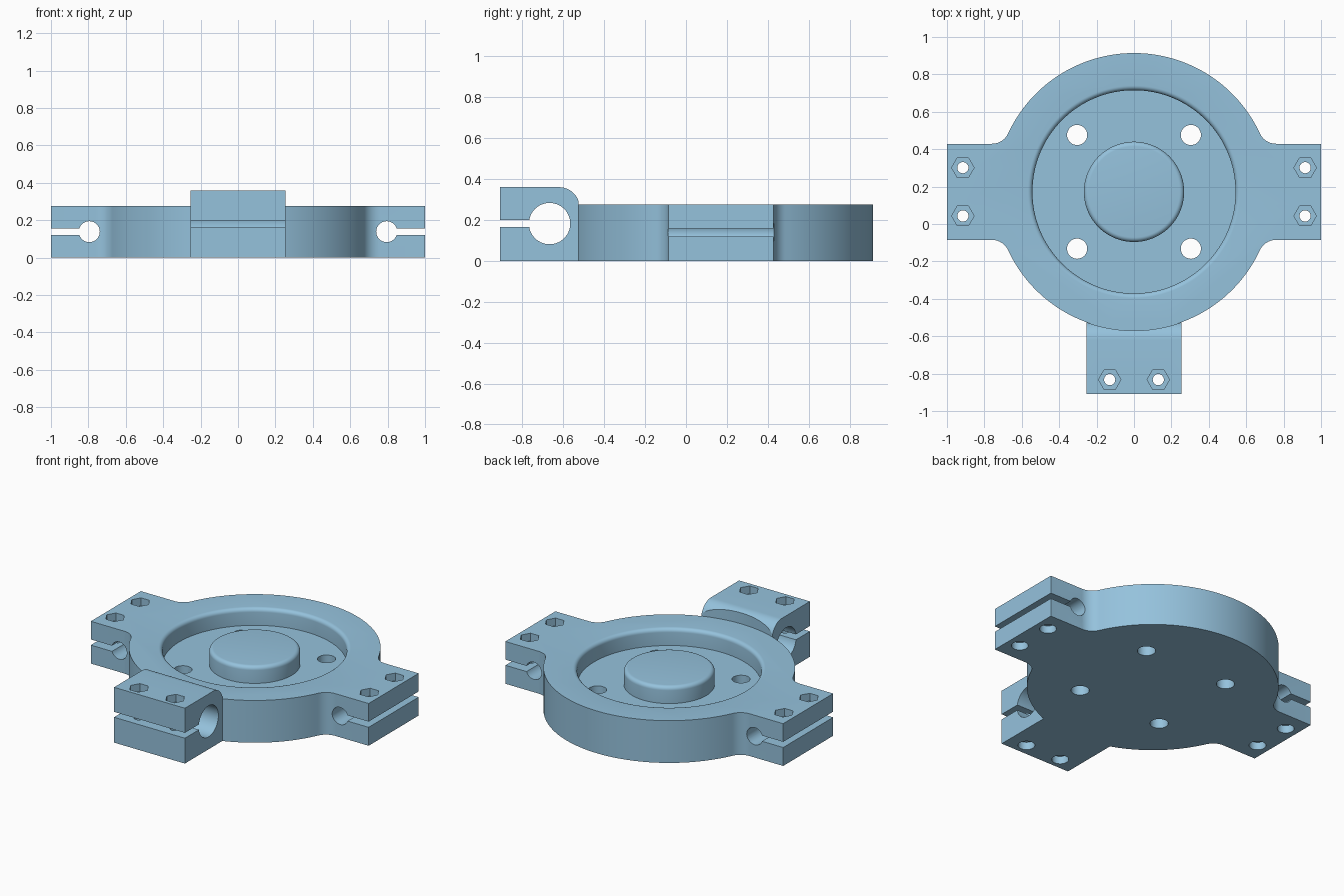
import bpy, bmesh
from math import sin, cos, pi, sqrt, atan2, radians

old = bpy.data.objects.get("Cube")
if old:
    bpy.data.objects.remove(old, do_unlink=True)

CY = 0.172               # centre of the round plate in y
R, TOP, FLOOR = 0.742, 0.275, 0.165
ARM = 0.257              # half width of every clamp arm
BLOCK_TOP = 0.36

blue = bpy.data.materials.new("light_blue")
blue.use_nodes = True
blue.diffuse_color = (0.30, 0.54, 0.72, 1)
blue.node_tree.nodes["Principled BSDF"].inputs["Base Color"].default_value = blue.diffuse_color


def finish(name, bm):
    bmesh.ops.recalc_face_normals(bm, faces=bm.faces)
    mesh = bpy.data.meshes.new(name)
    bm.to_mesh(mesh)
    bm.free()
    mesh.materials.append(blue)
    ob = bpy.data.objects.new(name, mesh)
    bpy.context.collection.objects.link(ob)
    return ob


def prism(name, pts, lo, hi, axis="Z"):
    """Extrude a 2D outline from lo to hi along an axis."""
    place = {"Z": lambda a, b, h: (a, b, h),
             "X": lambda a, b, h: (h, a, b),
             "Y": lambda a, b, h: (a, h, b)}[axis]
    bm = bmesh.new()
    rings = [[bm.verts.new(place(a, b, h)) for a, b in pts] for h in (lo, hi)]
    for ring in rings:
        bm.faces.new(ring)
    n = len(pts)
    for i in range(n):
        j = (i + 1) % n
        bm.faces.new((rings[0][i], rings[0][j], rings[1][j], rings[1][i]))
    return finish(name, bm)


def ring(name, pts, n=128):
    """Revolve a closed (radius, z) profile around the plate centre."""
    bm = bmesh.new()
    cols = [[bm.verts.new((r * cos(2 * pi * k / n), CY + r * sin(2 * pi * k / n), z))
             for r, z in pts] for k in range(n)]
    for k in range(n):
        a, b = cols[k], cols[(k + 1) % n]
        for i in range(len(pts)):
            j = (i + 1) % len(pts)
            bm.faces.new((a[i], a[j], b[j], b[i]))
    return finish(name, bm)


def arc(cx, cy, r, start, end, n):
    return [(cx + r * cos(start + (end - start) * i / n),
             cy + r * sin(start + (end - start) * i / n)) for i in range(n + 1)]


def circle(cx, cy, r, n=32):
    return arc(cx, cy, r, 0, 2 * pi, n)[:-1]


def rect(x0, y0, x1, y1):
    return [(x0, y0), (x1, y0), (x1, y1), (x0, y1)]


def combine(target, other, operation="DIFFERENCE"):
    mod = target.modifiers.new("combine", "BOOLEAN")
    mod.operation, mod.solver, mod.object = operation, "EXACT", other
    bpy.context.view_layer.objects.active = target
    bpy.ops.object.modifier_apply(modifier=mod.name)
    bpy.data.objects.remove(other, do_unlink=True)


# Round plate with two side arms: one quarter outline, mirrored twice
f = 0.095
fx, fy = sqrt((R + f) ** 2 - (ARM + f) ** 2), ARM + f
meet = atan2(fy, fx)
quarter = [(1, ARM)] + arc(fx, fy, f, -pi / 2, meet - pi, 10) + arc(0, 0, R, meet, pi / 2, 32)[1:]
half = quarter + [(-x, y) for x, y in reversed(quarter[:-1])]
outline = half + [(x, -y) for x, y in reversed(half)]
outline = [(x, y + CY) for x, y in outline]
body = prism("clamp_plate", outline, 0, TOP)

# Taller front clamp block with a rounded back edge, hugging the plate rim
profile = [(-0.91, 0), (-0.52, 0)] + arc(-0.62, BLOCK_TOP - 0.1, 0.1, 0, pi / 2, 14) + [(-0.91, BLOCK_TOP)]
block = prism("front_block", profile, -0.255, 0.255, "X")
combine(block, prism("rim_cutter", outline, TOP, 1))
combine(body, block, "UNION")

# Ring-shaped recess, leaving a centre boss; both rims are rounded over
e = 0.025
recess = ([(0.268, FLOOR), (0.543, FLOOR)]
          + arc(0.543 + e, TOP - e, e, pi, pi / 2, 6) + [(0.543 + e, 0.4), (0.268 - e, 0.4)]
          + arc(0.268 - e, TOP - e, e, pi / 2, 0, 6))
combine(body, ring("recess_cutter", recess))

# Four holes through the recess floor
for sx in (-1, 1):
    for sy in (-1, 1):
        combine(body, prism("hole", circle(sx * 0.304, CY + sy * 0.304, 0.054), -0.1, 0.5))

# Rod holes and clamping slots
for s in (-1, 1):
    combine(body, prism("rod_hole", circle(s * 0.795, 0.139, 0.056, 40), -0.3, 0.7, "Y"))
    combine(body, prism("slot", rect(s * 0.8, 0.12, s * 1.1, 0.157), -0.3, 0.7, "Y"))
combine(body, prism("front_rod_hole", circle(-0.667, 0.182, 0.101, 56), -0.3, 0.3, "X"))
combine(body, prism("front_slot", rect(-1.1, 0.165, -0.68, 0.2), -0.3, 0.3, "X"))

# Clamp bolts: shaft, hexagonal nut pocket above, round counterbore below
bolts = [(s * 0.915, CY + t * 0.129, TOP) for s in (-1, 1) for t in (-1, 1)]
bolts += [(s * 0.13, -0.832, BLOCK_TOP) for s in (-1, 1)]
for x, y, top in bolts:
    combine(body, prism("shaft", circle(x, y, 0.03, 24), -0.1, 0.5))
    combine(body, prism("nut_pocket", circle(x, y, 0.06, 6), top - 0.05, 0.5))
    combine(body, prism("counterbore", circle(x, y, 0.05, 32), -0.1, 0.05))

# Smooth curved walls, keep machined edges crisp
bpy.ops.object.select_all(action="DESELECT")
body.select_set(True)
bpy.context.view_layer.objects.active = body
bpy.ops.object.shade_smooth_by_angle(angle=radians(25))
